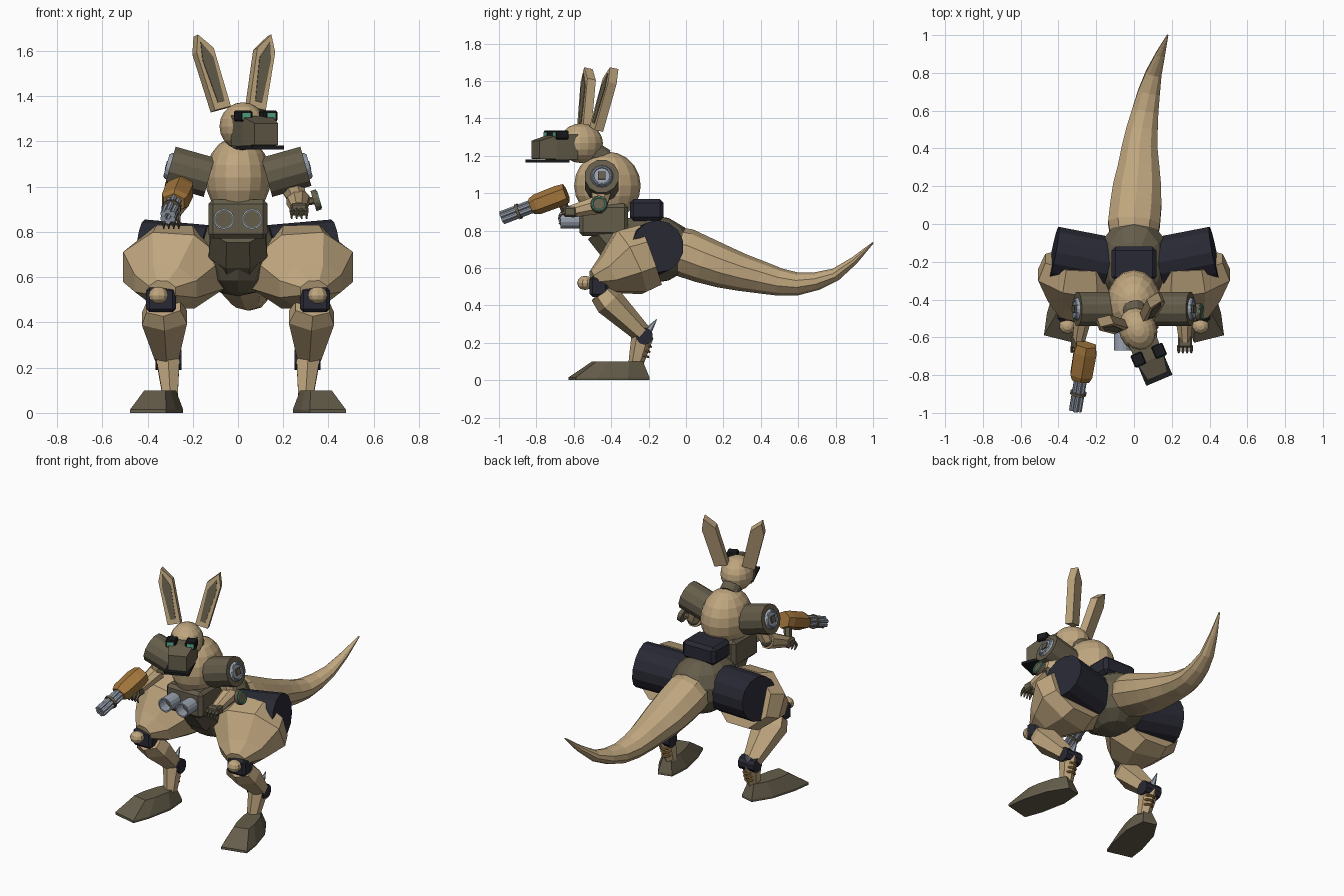
import bpy, bmesh, math
from mathutils import Vector, Matrix

if "Cube" in bpy.data.objects:
    bpy.data.objects.remove(bpy.data.objects["Cube"])


def material(name, rgb):
    m = bpy.data.materials.new(name)
    m.use_nodes = True
    m.diffuse_color = (*rgb, 1)
    m.node_tree.nodes["Principled BSDF"].inputs["Base Color"].default_value = (*rgb, 1)
    return m


TAN = material("tan", (.52, .38, .21))
OLIVE = material("olive", (.13, .11, .07))
NAVY = material("navy", (.022, .022, .035))
BROWN = material("brown", (.36, .18, .045))
STEEL = material("steel", (.32, .36, .43))
TEAL = material("teal", (.1, .42, .27))
BLACK = material("black", (.01, .011, .012))


def finish(name, bm, mat, matrix=None):
    bmesh.ops.recalc_face_normals(bm, faces=bm.faces)
    me = bpy.data.meshes.new(name)
    bm.to_mesh(me)
    bm.free()
    me.materials.append(mat)
    ob = bpy.data.objects.new(name, me)
    bpy.context.collection.objects.link(ob)
    if matrix:
        ob.matrix_world = matrix
    return ob


def loft(name, path, mat, n=8, axis=None, matrix=None):
    """Skin n-sided sections (centre, half width, half height) along a path."""
    bm, rings = bmesh.new(), []
    pts = [Vector(p[0]) for p in path]
    k = 1 / math.cos(math.pi / n)
    for i, (_, rx, ry) in enumerate(path):
        d = Vector(axis) if axis else pts[min(i + 1, len(pts) - 1)] - pts[max(i - 1, 0)]
        d.normalize()
        ref = Vector((1, 0, 0)) if abs(d.x) < .85 else Vector((0, 1, 0))
        u = (ref - d * ref.dot(d)).normalized()
        v = d.cross(u)
        ring = []
        for j in range(n):
            a = 2 * math.pi * (j + .5) / n
            ring.append(bm.verts.new(pts[i] + k * (u * rx * math.cos(a) + v * ry * math.sin(a))))
        rings.append(ring)
    for a, b in zip(rings, rings[1:]):
        for j in range(n):
            bm.faces.new((a[j], a[(j + 1) % n], b[(j + 1) % n], b[j]))
    bm.faces.new(rings[0])
    bm.faces.new(rings[-1])
    return finish(name, bm, mat, matrix)


def rod(name, p0, p1, r0, r1, mat, n=12, matrix=None):
    return loft(name, [(p0, r0, r0), (p1, r1, r1)], mat, n, None, matrix)


def ball(name, c, r, mat, n=16, matrix=None):
    bm = bmesh.new()
    bmesh.ops.create_uvsphere(bm, u_segments=n, v_segments=max(6, n * 5 // 8), radius=1,
                              matrix=Matrix.Translation(c) @ Matrix.Diagonal((*r, 1)))
    return finish(name, bm, mat, matrix)


def box(name, c, half, mat, bevel=0, matrix=None):
    bm = bmesh.new()
    bmesh.ops.create_cube(bm, size=2, matrix=Matrix.Translation(c) @ Matrix.Diagonal((*half, 1)))
    if bevel:
        bmesh.ops.bevel(bm, geom=bm.edges[:], offset=bevel, segments=1, affect='EDGES')
    return finish(name, bm, mat, matrix)


def prism(name, outline, y0, y1, mat, matrix):
    """Outline in the local xz plane, extruded along local y."""
    bm = bmesh.new()
    f = bm.faces.new([bm.verts.new((x, y0, z)) for x, z in outline])
    ext = bmesh.ops.extrude_face_region(bm, geom=[f])
    bmesh.ops.translate(bm, vec=(0, y1 - y0, 0),
                        verts=[v for v in ext["geom"] if isinstance(v, bmesh.types.BMVert)])
    return finish(name, bm, mat, matrix)


def torus(name, c, d, big, small, mat, n=16):
    bpy.ops.mesh.primitive_torus_add(major_segments=n, minor_segments=6, major_radius=big,
                                     minor_radius=small, location=c,
                                     rotation=Vector(d).to_track_quat('Z', 'Y').to_euler())
    ob = bpy.context.object
    ob.name = name
    ob.data.materials.clear()
    ob.data.materials.append(mat)


# Trunk
ball("torso", (0, -.42, 1.04), (.145, .178, .182), TAN)
ball("pelvis", (0, -.2, .7), (.19, .25, .185), OLIVE, 12)
loft("abdomen", [((0, -.45, .82), .12, .1), ((0, -.36, .72), .13, .11), ((0, -.24, .62), .09, .1)], OLIVE)
rod("neck", (0, -.44, 1.18), (.015, -.54, 1.25), .06, .055, OLIVE)
box("belly_box", (0, -.44, .857), (.13, .13, .087), OLIVE, .02)
box("back_pack", (0, -.21, .91), (.118, .09, .058), NAVY, .02)
tail = [(-.1, .0, .7, .12, .12), (0, 0, .68, .137, .125), (.1, .01, .64, .135, .118), (.2, .017, .605, .127, .108),
        (.3, .025, .575, .11, .095), (.4, .03, .55, .095, .083), (.5, .043, .525, .083, .07),
        (.6, .06, .515, .07, .058), (.7, .08, .53, .058, .046), (.8, .105, .565, .042, .033),
        (.9, .14, .64, .025, .02), (1, .178, .735, .004, .004)]
loft("tail", [((x, y, z), rx, rz) for y, x, z, rx, rz in tail], TAN, 10)
for s in (1, -1):
    x = .062 * s
    loft("belly_tube", [((x, -.55, .857), .045, .045), ((x, -.67, .857), .045, .045),
                        ((x, -.67, .857), .037, .037), ((x, -.6, .857), .037, .037)],
         STEEL, 14, (0, -1, 0))
    rod("tube_core", (x, -.59, .857), (x, -.605, .857), .036, .036, OLIVE, 14)

# Head, turned towards the left
H = Matrix.Translation((.025, -.57, 1.267)) @ Matrix.Rotation(math.radians(23), 4, 'Z')
ball("head", (0, .01, 0), (.1, .12, .106), TAN, 16, H)
loft("snout", [((0, -.04, -.02), .078, .068), ((0, -.16, -.022), .074, .064),
               ((0, -.255, -.035), .056, .048)], OLIVE, 4, (0, -1, 0), H)
box("jaw_plate", (0, -.185, -.094), (.075, .095, .008), BLACK, 0, H)
for s in (1, -1):
    box("goggle", (.06 * s, -.135, .045), (.032, .035, .024), BLACK, .006, H)
    box("goggle_lens", (.06 * s, -.171, .045), (.02, .003, .014), TEAL, 0, H)
    base, tip = Vector((.083 * s, .063, .075)), Vector((.165 * s, .128, .405))
    up = (tip - base).normalized()
    side = Vector((1, 0, 0))
    side = (side - up * side.dot(up)).normalized()
    back = up.cross(side)
    E = Matrix((side, back, up)).transposed().to_4x4()
    E = H @ Matrix.Translation(base) @ E
    prism("ear", [(-.04, 0), (.04, 0), (.043, .27), (.012 * s, .345), (-.043, .27)],
          -.025, .025, TAN, E)
    prism("ear_inner", [(-.016, .03), (.016, .03), (.027, .23), (.01 * s, .31), (-.027, .23)],
          -.029, -.024, OLIVE, E)

for s in (1, -1):
    # Shoulders and arms
    out = Vector((.96 * s, 0, .27))
    end = Vector((.3 * s, -.45, 1.09))
    rod("shoulder", end - out * .18, end, .09, .09, OLIVE, 12)
    rod("shoulder_disc", end, end + out * .012, .06, .055, STEEL, 14)
    torus("shoulder_ring", end + out * .012, out, .048, .006, STEEL)
    rod("shoulder_bolt", end, end + out * .02, .02, .02, OLIVE, 4)
    elbow = Vector((.265 * s, -.46, .94))
    hand = Vector((.27, -.62, .9)) if s > 0 else Vector((-.295, -.625, .875))
    rod("upper_arm", (.225 * s, -.45, 1.04), elbow, .06, .04, TAN, 8)
    ball("elbow", elbow, (.042, .042, .042), OLIVE, 10)
    rod("forearm", elbow, hand, .05, .032, TAN, 8)
    box("hand", hand, (.038, .035, .028), OLIVE, .01)
    for i in range(4):
        root = hand + Vector((.022 * (i - 1.5), -.025, 0))
        knuckle = root + Vector((0, -.025, -.012 if s > 0 else -.03))
        rod("finger", root, knuckle, .009, .008, OLIVE, 6)
        rod("finger_tip", knuckle, knuckle + Vector((0, -.012 if s > 0 else .02, -.03)), .008, .003, OLIVE, 6)

    # Hips and thighs
    rod("hip_drum", (.14 * s, -.205, .69), (.425 * s, -.15, .715), .137, .137, NAVY, 14)
    loft("thigh", [((.28 * s, -.19, .67), .19, .17), ((.285 * s, -.3, .63), .225, .18),
                   ((.32 * s, -.42, .56), .14, .1), ((.335 * s, -.5, .54), .06, .045)], TAN, 8)
    # Knee, shin and ankle
    box("knee_joint", (.34 * s, -.465, .5), (.066, .05, .055), NAVY, .015)
    ball("knee_cap", (.352 * s, -.54, .52), (.045, .042, .038), TAN, 10)
    loft("shin", [((.33 * s, -.45, .47), .075, .06), ((.325 * s, -.41, .42), .1, .07),
                  ((.315 * s, -.235, .25), .052, .045)], TAN, 6)
    rod("ankle_joint", (.25 * s, -.222, .235), (.365 * s, -.222, .235), .043, .043, NAVY, 10)
    rod("ankle_spike", (.31 * s, -.22, .24), (.31 * s, -.157, .325), .025, .002, STEEL, 6)
    rod("lower_leg", (.31 * s, -.232, .24), (.3 * s, -.27, .08), .052, .034, TAN, 6)
    for i in range(3):
        torus("ankle_spring", (.3 * s, -.212 - .008 * i, .185 - .027 * i), (0, .25, 1), .026, .007, BROWN, 12)

    # Foot: splayed wedge with sloping toe
    F = Matrix.Translation((.345 * s, -.4, 0)) @ Matrix.Rotation(math.radians(14 * s), 4, 'Z')
    sole = [(-.045, .2), (.045, .2), (.088, .07), (.095, -.1), (.082, -.215), (-.082, -.215),
            (-.095, -.1), (-.088, .07)]
    bm = bmesh.new()
    low = [bm.verts.new((x, y, 0)) for x, y in sole]
    rim = [bm.verts.new((x, y, .015)) for x, y in sole]
    top = [bm.verts.new((x * .58, (y - .06) * .63 + .08, .1)) for x, y in sole]
    for a, b in ((low, rim), (rim, top)):
        for j in range(8):
            bm.faces.new((a[j], a[(j + 1) % 8], b[(j + 1) % 8], b[j]))
    bm.faces.new(low)
    bm.faces.new(top)
    finish("foot", bm, OLIVE, F)

# Disc on the left elbow
tilt = Vector((.95, 0, .28)).normalized()
disc = Vector((.345, -.465, .94))
rod("elbow_disc", disc - tilt * .012, disc + tilt * .012, .045, .045, OLIVE, 14)
rod("elbow_disc_mount", (.27, -.46, .93), disc, .015, .015, OLIVE, 6)
torus("elbow_disc_ring", disc + tilt * .012, tilt, .036, .005, TEAL)

# Rotary gun in the right hand
g0, g1 = Vector((-.252, -.64, 1.0)), Vector((-.31, -.985, .868))
aim = (g1 - g0).normalized()
at = lambda t: g0.lerp(g1, t)
loft("gun_body", [(at(0), .052, .045), (at(.12), .06, .05), (at(.46), .058, .048),
                  (at(.54), .046, .038)], BROWN, 6, aim)
rod("gun_grip", (-.295, -.635, .88), (-.265, -.67, .98), .02, .022, OLIVE, 6)
u = Vector((1, 0, 0)).cross(aim).normalized()
v = aim.cross(u)
for i in range(6):
    a = math.pi / 3 * i
    off = (u * math.cos(a) + v * math.sin(a)) * .024
    rod("gun_barrel", at(.5) + off, g1 + off, .0125, .0125, STEEL, 8)
rod("gun_clamp", at(.72), at(.76), .042, .042, OLIVE, 12)
